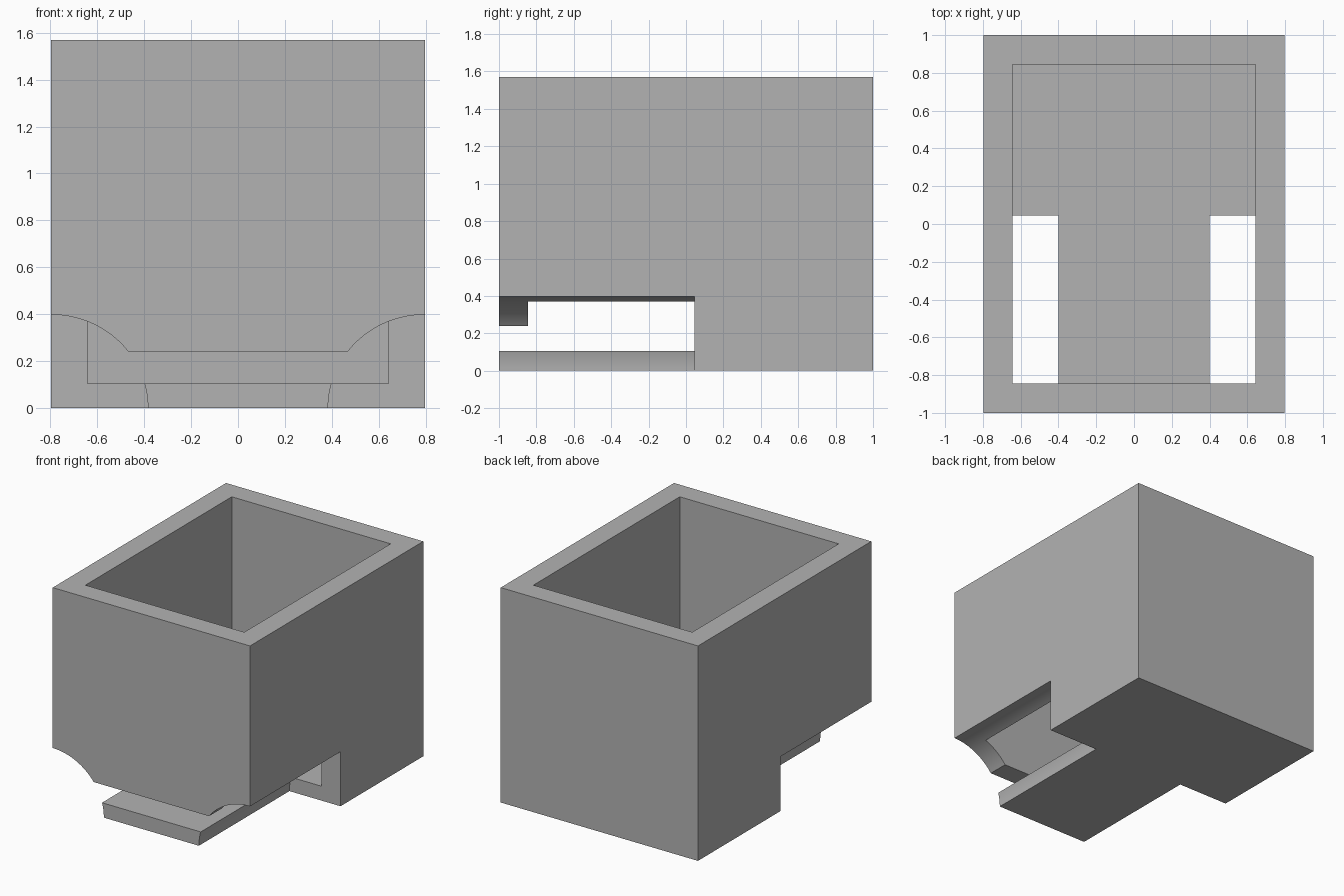
import bpy
import math

if "Cube" in bpy.data.objects:
    bpy.data.objects.remove(bpy.data.objects["Cube"], do_unlink=True)

HALF_X, HALF_Y, HEIGHT = 0.797, 1.0, 1.57
CAVITY_X, CAVITY_Y, FLOOR = 0.642, 0.845, 0.105
ARCH_WIDTH, ARCH_HEIGHT, ARCH_END = 0.413, 0.398, 0.045
SLOT_TOP = 0.238

grey = bpy.data.materials.new("plain grey")
grey.use_nodes = True
colour = (0.45, 0.45, 0.45, 1)
grey.diffuse_color = colour
grey.node_tree.nodes["Principled BSDF"].inputs["Base Color"].default_value = colour


def box(name, low, high):
    bpy.ops.mesh.primitive_cube_add(size=1)
    ob = bpy.context.object
    ob.name = name
    ob.location = [(a + b) / 2 for a, b in zip(low, high)]
    ob.scale = [b - a for a, b in zip(low, high)]
    bpy.ops.object.transform_apply(location=True, rotation=True, scale=True)
    ob.data.materials.append(grey)
    return ob


def arch(name, x):
    # Elliptical bar running in from the front
    start = -HALF_Y - 0.2
    bpy.ops.mesh.primitive_cylinder_add(vertices=128, radius=1, depth=1)
    ob = bpy.context.object
    ob.name = name
    ob.scale = (ARCH_WIDTH, ARCH_HEIGHT, ARCH_END - start)
    ob.rotation_euler.x = math.pi / 2
    ob.location = (x, (start + ARCH_END) / 2, 0)
    bpy.ops.object.transform_apply(location=True, rotation=True, scale=True)
    ob.data.materials.append(grey)
    return ob


# Solid block, later hollowed out
body = box("open_box", (-HALF_X, -HALF_Y, 0), (HALF_X, HALF_Y, HEIGHT))

# Open cavity, side arches and the gap under the front wall
cutters = [
    box("cavity_cutter", (-CAVITY_X, -CAVITY_Y, FLOOR), (CAVITY_X, CAVITY_Y, HEIGHT + 0.2)),
    arch("left_arch_cutter", HALF_X),
    arch("right_arch_cutter", -HALF_X),
    box("front_slot_cutter", (-0.6, -HALF_Y - 0.2, FLOOR), (0.6, -CAVITY_Y + 0.1, SLOT_TOP)),
]

bpy.ops.object.select_all(action="DESELECT")
body.select_set(True)
bpy.context.view_layer.objects.active = body
for cutter in cutters:
    cutter.hide_render = True
    cut = body.modifiers.new(cutter.name, "BOOLEAN")
    cut.operation = "DIFFERENCE"
    cut.solver = "EXACT"
    cut.object = cutter
    bpy.ops.object.modifier_apply(modifier=cut.name)
for cutter in cutters:
    bpy.data.objects.remove(cutter, do_unlink=True)

bpy.ops.object.shade_smooth_by_angle(angle=math.radians(25))
